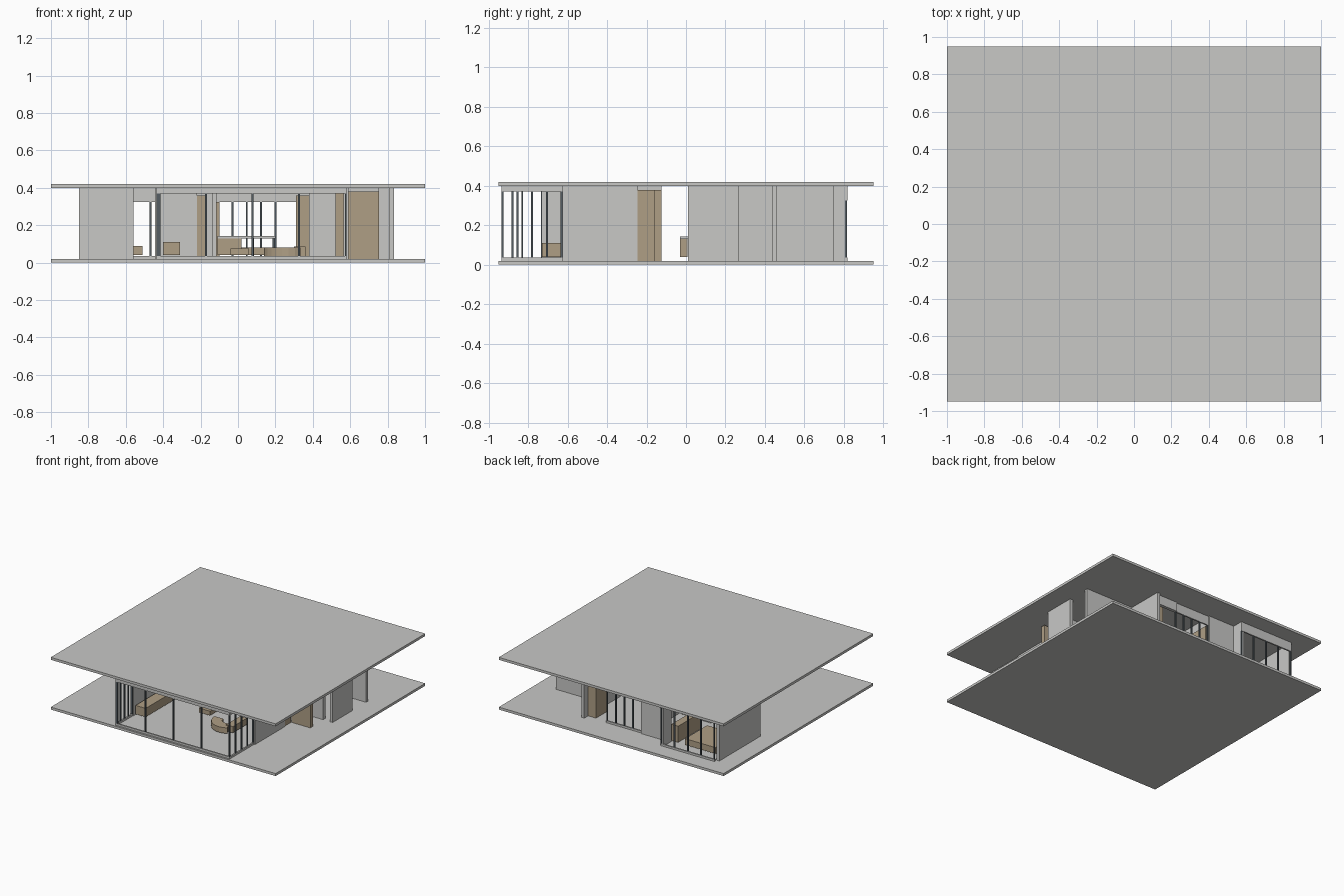
import bpy, bmesh, math

if "Cube" in bpy.data.objects:
    bpy.data.objects.remove(bpy.data.objects["Cube"])


def material(name, rgb):
    m = bpy.data.materials.new(name)
    m.diffuse_color = (*rgb, 1)
    m.use_nodes = True
    m.node_tree.nodes["Principled BSDF"].inputs["Base Color"].default_value = m.diffuse_color
    return m


GREY = material("pale_concrete", (0.58, 0.58, 0.565))
WOOD = material("tan_wood", (0.43, 0.345, 0.235))
METAL = material("dark_metal", (0.09, 0.11, 0.125))


def finish(bm, name, mat):
    bmesh.ops.recalc_face_normals(bm, faces=bm.faces)
    me = bpy.data.meshes.new(name)
    bm.to_mesh(me)
    bm.free()
    me.materials.append(mat)
    ob = bpy.data.objects.new(name, me)
    bpy.context.collection.objects.link(ob)
    return ob


def box(name, x0, x1, y0, y1, z0=0.02, z1=0.40, mat=GREY):
    bm = bmesh.new()
    bmesh.ops.create_cube(bm, size=1)
    for v in bm.verts:
        v.co = ((x0 + x1) / 2 + v.co.x * (x1 - x0),
                (y0 + y1) / 2 + v.co.y * (y1 - y0),
                (z0 + z1) / 2 + v.co.z * (z1 - z0))
    return finish(bm, name, mat)


def prism(name, outline, z0, z1, mat):
    bm = bmesh.new()
    f = bm.faces.new([bm.verts.new((x, y, z0)) for x, y in outline])
    r = bmesh.ops.extrude_face_region(bm, geom=[f])
    for v in r["geom"]:
        if isinstance(v, bmesh.types.BMVert):
            v.co.z = z1
    return finish(bm, name, mat)


def glazing(name, a, b, bays, head, t=0.012):
    """Open window frame from a to b: sill, lintel and evenly spaced mullions."""
    (ax, ay), (bx, by) = a, b
    h = t / 2
    x0, x1 = min(ax, bx) - h, max(ax, bx) + h
    y0, y1 = min(ay, by) - h, max(ay, by) + h
    box(name + "_sill", x0, x1, y0, y1, 0.02, 0.036)
    box(name + "_lintel", x0, x1, y0, y1, head, 0.40)
    for i in range(bays + 1):
        x = ax + (bx - ax) * i / bays
        y = ay + (by - ay) * i / bays
        box(f"{name}_mullion_{i}", x - 0.005, x + 0.005, y - 0.005, y + 0.005,
            0.03, head, METAL)


# floor and roof slabs
box("floor_slab", -1, 1, -0.95, 0.95, 0, 0.02)
box("roof_slab", -1, 1, -0.95, 0.95, 0.40, 0.42)

# window frames
glazing("front_window", (-0.42, -0.93), (0.576, -0.93), 4, 0.37)
glazing("right_window", (0.576, -0.93), (0.576, -0.63), 4, 0.37)
glazing("left_window", (-0.43, -0.93), (-0.43, -0.73), 4, 0.37)
glazing("bedroom_window", (-0.82, 0.812), (-0.35, 0.812), 4, 0.325)
glazing("kitchen_window", (-0.107, 0.715), (0.20, 0.715), 4, 0.325)
box("back_door_lintel", 0.20, 0.385, 0.705, 0.73, 0.325, 0.40)

# walls: name, x0, x1, y0, y1
for wall in (
    ("living_right_wall", 0.565, 0.59, -0.625, -0.245),
    ("living_left_wall", -0.445, -0.42, -0.73, -0.125),
    ("bedroom_left_wall", -0.85, -0.825, 0.265, 0.79),
    ("bedroom_front_wall_left", -0.85, -0.56, 0.265, 0.29),
    ("bedroom_front_wall_right", -0.43, -0.22, 0.265, 0.29),
    ("bedroom_right_wall", -0.37, -0.345, 0.71, 0.815),
    ("back_middle_wall", -0.35, -0.11, 0.705, 0.73),
    ("kitchen_left_wall", -0.14, -0.115, 0.29, 0.71),
    ("kitchen_right_wall", 0.38, 0.405, 0.01, 0.75),
    ("entry_back_wall", 0.40, 0.75, 0.01, 0.04),
    ("outer_right_wall", 0.81, 0.835, 0.01, 0.265),
    ("carport_back_wall", 0.40, 0.835, 0.435, 0.46),
):
    box(*wall)

# wooden doors and cupboards
box("entry_screen", 0.59, 0.755, -0.16, -0.125, 0.02, 0.38, WOOD)
box("entry_cupboard", 0.52, 0.585, -0.245, -0.16, 0.02, 0.38, WOOD)
box("tall_cupboard", 0.31, 0.38, 0.56, 0.70, 0.02, 0.36, WOOD)
box("hall_door", -0.22, -0.165, 0.27, 0.285, 0.02, 0.36, WOOD)
box("kitchen_cupboard", -0.115, -0.10, 0.40, 0.70, 0.02, 0.325, WOOD)

# living room furniture
box("long_sideboard", -0.40, -0.31, -0.73, -0.35, 0.04, 0.11, WOOD)
arc = [math.radians(180 + 15 * i) for i in range(9)]
outer = [(0.27 + 0.13 * math.cos(a), -0.50 + 0.13 * math.sin(a)) for a in arc]
inner = [(0.27 + 0.05 * math.cos(a), -0.50 + 0.05 * math.sin(a)) for a in arc]
prism("curved_sofa", outer + inner[::-1], 0.035, 0.08, WOOD)
box("sofa_end", 0.30, 0.36, -0.58, -0.40, 0.035, 0.085, WOOD)
box("coffee_table", -0.04, 0.06, -0.44, -0.34, 0.04, 0.075, WOOD)

# dining table, bench and kitchen island
box("island_base", -0.11, 0.02, -0.03, 0.008, 0.04, 0.13, WOOD)
box("table_top", -0.11, 0.20, -0.03, 0.10, 0.13, 0.142, GREY)
for i, x in enumerate((0.08, 0.19)):
    box(f"table_leg_{i}", x - 0.006, x + 0.006, 0.03, 0.05, 0.02, 0.13, METAL)
box("dining_bench", 0.02, 0.20, 0.14, 0.19, 0.04, 0.08, WOOD)

# bedroom furniture
box("bed", -0.78, -0.51, 0.46, 0.74, 0.04, 0.09, WOOD)
box("bed_cupboard", -0.42, -0.36, 0.40, 0.70, 0.02, 0.15, WOOD)
